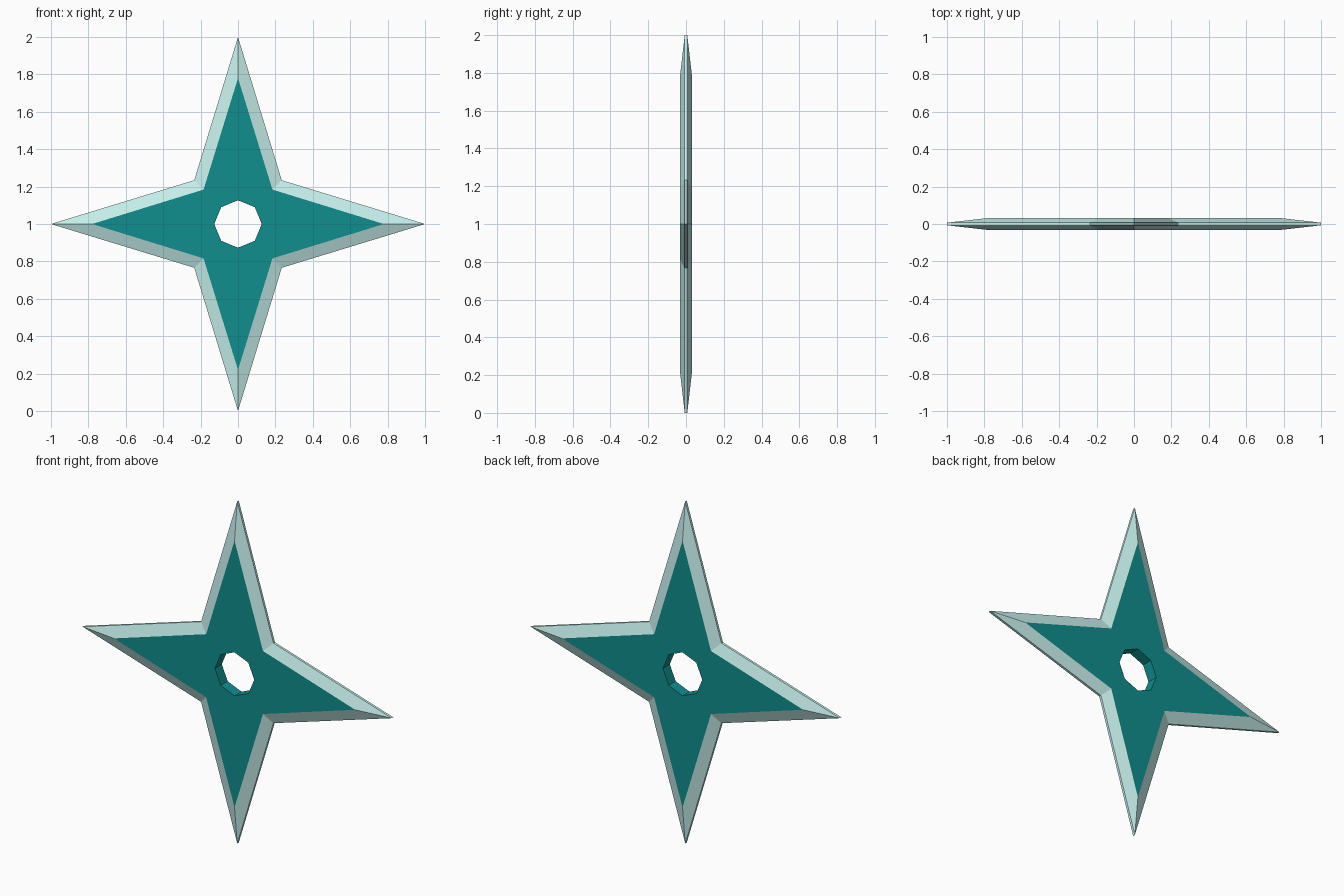
import bpy, bmesh
from math import sin, cos, pi, hypot

if "Cube" in bpy.data.objects:
    bpy.data.objects.remove(bpy.data.objects["Cube"])

CENTRE_Z = 1.0


def material(name, rgb):
    m = bpy.data.materials.new(name)
    m.diffuse_color = (*rgb, 1)
    m.use_nodes = True
    m.node_tree.nodes["Principled BSDF"].inputs["Base Color"].default_value = m.diffuse_color
    return m


def ring(bm, tip, notch, y):
    """Eight points alternating between tip radius and notch radius."""
    pts = []
    for i in range(8):
        r, a = (tip, notch)[i % 2], i * pi / 4
        pts.append(bm.verts.new((r * cos(a), y, CENTRE_Z + r * sin(a))))
    return pts


bm = bmesh.new()
HALF, RIM = 0.032, 0.007
face = (0.78, hypot(0.184, 0.184))     # flat teal star
edge = (1.0, hypot(0.234, 0.234))      # outer blade outline
hole = (0.127, 0.127)                  # octagonal centre hole

# Closed cross-section: hole, front face, front bevel, rim, back bevel, back face
section = [(hole, -HALF), (face, -HALF), (edge, -RIM),
           (edge, RIM), (face, HALF), (hole, HALF)]
rings = [ring(bm, *size, y) for size, y in section]
slots = [0, 1, 1, 1, 0, 0]
for k, slot in enumerate(slots):
    a, b = rings[k], rings[(k + 1) % 6]
    for i in range(8):
        j = (i + 1) % 8
        f = bm.faces.new((a[i], b[i], b[j], a[j]))
        f.material_index = slot
bmesh.ops.recalc_face_normals(bm, faces=bm.faces)

mesh = bpy.data.meshes.new("throwing_star")
bm.to_mesh(mesh)
bm.free()
mesh.materials.append(material("teal_core", (0.005, 0.27, 0.27)))
mesh.materials.append(material("pale_blade", (0.56, 0.86, 0.83)))
star = bpy.data.objects.new("throwing_star", mesh)
bpy.context.collection.objects.link(star)
